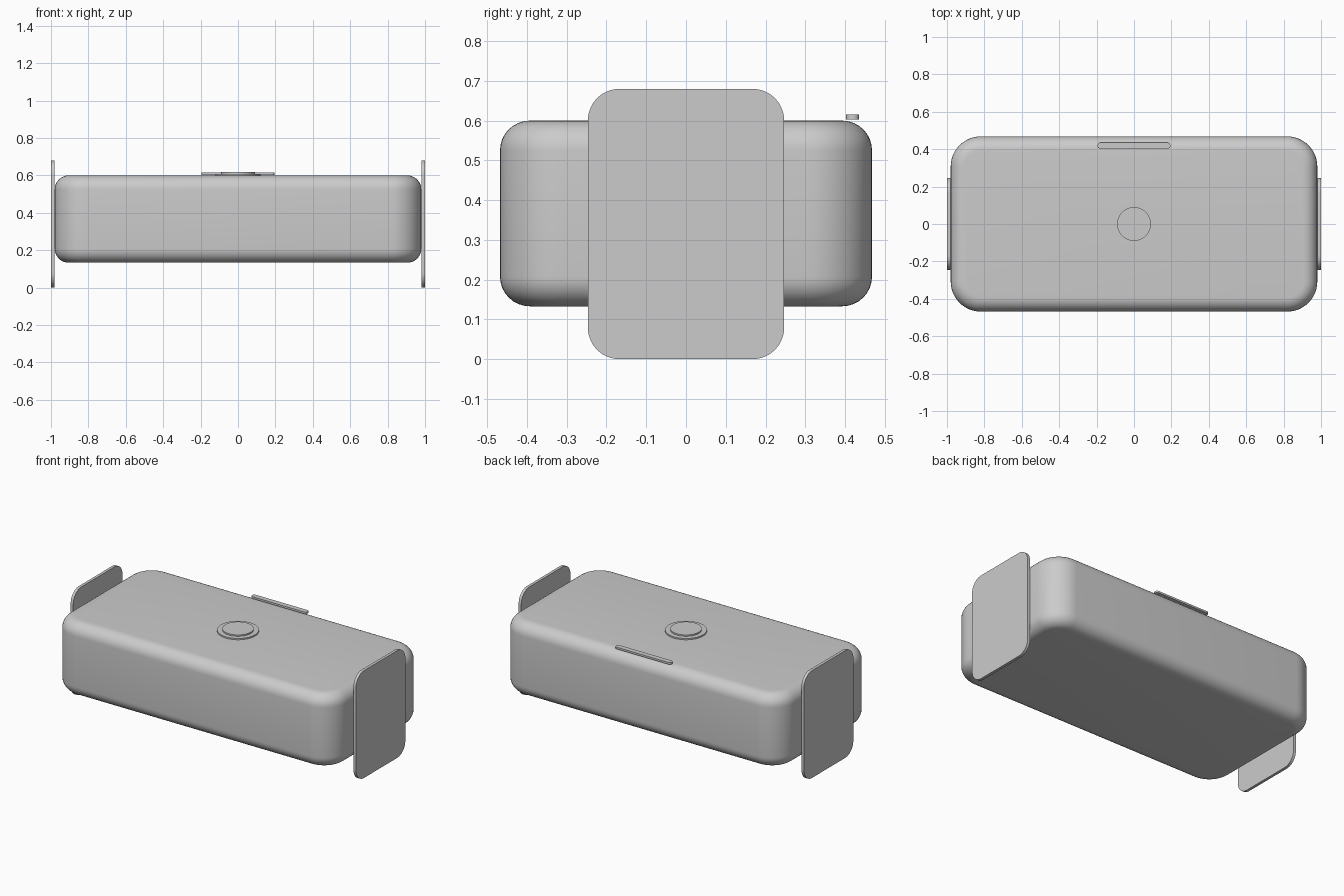
import bpy, bmesh
from math import pi, cos, sin
from mathutils import Matrix

if "Cube" in bpy.data.objects:
    bpy.data.objects.remove(bpy.data.objects["Cube"])


def outline(w, h, r, n):
    """Rounded-rectangle outline, counter-clockwise."""
    pts = []
    for k, (sx, sy) in enumerate([(1, 1), (-1, 1), (-1, -1), (1, -1)]):
        for i in range(n + 1):
            a = (k + i / n) * pi / 2
            pts.append((sx * (w / 2 - r) + r * cos(a), sy * (h / 2 - r) + r * sin(a)))
    return pts


def slab(name, w, h, depth, r, loc, fillet=0, n=12, segs=8, rot=None):
    """Extruded rounded rectangle with optionally filleted rims."""
    bm = bmesh.new()
    base = bm.faces.new([bm.verts.new((x, y, -depth / 2)) for x, y in outline(w, h, r, n)])
    ext = bmesh.ops.extrude_face_region(bm, geom=[base], use_keep_orig=True)
    for v in ext["geom"]:
        if isinstance(v, bmesh.types.BMVert):
            v.co.z += depth
    bmesh.ops.recalc_face_normals(bm, faces=bm.faces)
    if fillet:
        rims = [e for e in bm.edges if abs(e.verts[0].co.z - e.verts[1].co.z) < 1e-6]
        bmesh.ops.bevel(bm, geom=rims, offset=fillet, offset_type='OFFSET',
                        segments=segs, profile=0.5, affect='EDGES')
    if rot:
        bm.transform(rot)
    me = bpy.data.meshes.new(name)
    bm.to_mesh(me)
    bm.free()
    ob = bpy.data.objects.new(name, me)
    bpy.context.collection.objects.link(ob)
    ob.location = loc
    bpy.ops.object.select_all(action='DESELECT')
    ob.select_set(True)
    bpy.context.view_layer.objects.active = ob
    bpy.ops.object.shade_smooth_by_angle(angle=pi / 6)
    return ob


def disc(name, r, z0, z1):
    bpy.ops.mesh.primitive_cylinder_add(vertices=64, radius=r, depth=z1 - z0,
                                        location=(0, 0, (z0 + z1) / 2))
    ob = bpy.context.object
    ob.name = name
    bpy.ops.object.shade_smooth_by_angle(angle=pi / 6)
    return ob


# Main body
body = slab("body", 1.96, 0.936, 0.467, 0.16, (0, 0, 0.3665), fillet=0.075)

# End plates, one on each side
stand_up = Matrix(((0, 0, 1, 0), (1, 0, 0, 0), (0, 1, 0, 0), (0, 0, 0, 1)))
plate = slab("side_plate", 0.494, 0.68, 0.018, 0.08, (0.991, 0, 0.34), rot=stand_up)
mirror = plate.modifiers.new("Mirror", 'MIRROR')
mirror.mirror_object = body

# Button: wide base ring and raised cap
disc("button_base", 0.12, 0.595, 0.608)
disc("button_cap", 0.09, 0.6, 0.617)

# Thin bar along the rear top edge
slab("rear_bar", 0.39, 0.032, 0.012, 0.014, (0, 0.419, 0.609), n=6)
